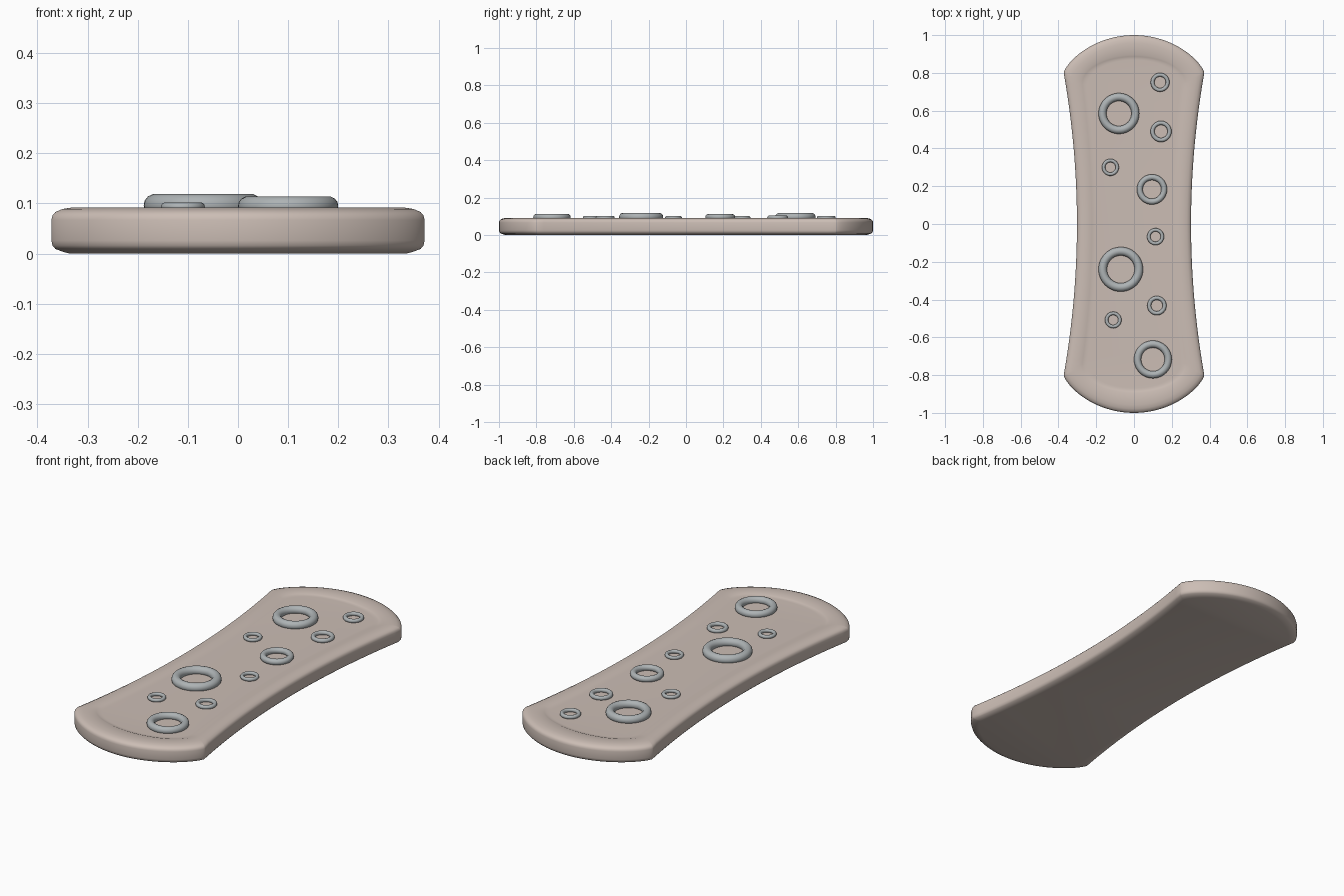
import bpy, bmesh, math

if "Cube" in bpy.data.objects:
    bpy.data.objects.remove(bpy.data.objects["Cube"])


def material(name, rgb):
    m = bpy.data.materials.new(name)
    m.diffuse_color = (*rgb, 1)
    m.use_nodes = True
    m.node_tree.nodes["Principled BSDF"].inputs["Base Color"].default_value = m.diffuse_color
    return m


def finish(obj, mat, angle):
    obj.data.materials.append(mat)
    bpy.ops.object.select_all(action='DESELECT')
    bpy.context.view_layer.objects.active = obj
    obj.select_set(True)
    bpy.ops.object.shade_smooth_by_angle(angle=math.radians(angle))


def outline(waist, corner_x, corner_y, end_y, power, n=20):
    """Closed waisted outline: concave sides and bowed ends."""
    quarter = []
    for i in range(n):
        t = i / n
        quarter.append((waist + (corner_x - waist) * t * t, corner_y * t))
    for i in range(n + 1):
        a = math.pi / 2 * i / n
        x = corner_x * max(0, math.cos(a))
        quarter.append((x, corner_y + (end_y - corner_y) * math.sin(a) ** power))
    half = quarter + [(-x, y) for x, y in reversed(quarter[:-1])]
    return half + [(x, -y) for x, y in reversed(half[1:-1])]


def body_loop(inset):
    return outline(0.302 - inset, 0.372 - inset, 0.80 - inset * 0.5, 1.0 - inset, 1.45)


def panel_loop(inset):
    return outline(0.235 - inset, 0.286 - inset, 0.745 - inset * 0.3, 0.895 - inset * 0.7, 1.0)


# Body: stacked outlines from the base over the rounded rim into the recess
sections = [(body_loop(i), z) for i, z in (
    (0.036, 0.0), (0.025, 0.003), (0.008, 0.009), (0.002, 0.016), (0, 0.026),
    (0, 0.067), (0.002, 0.076), (0.008, 0.083), (0.022, 0.089), (0.042, 0.092))]
sections += [(panel_loop(0), 0.092), (panel_loop(0.012), 0.0885),
             (panel_loop(0.026), 0.0865), (panel_loop(0.038), 0.086)]
bm = bmesh.new()
loops = [[bm.verts.new((x, y, z)) for x, y in pts] for pts, z in sections]
for a, b in zip(loops, loops[1:]):
    for i in range(len(a)):
        j = (i + 1) % len(a)
        bm.faces.new((a[i], a[j], b[j], b[i]))
bm.faces.new(list(reversed(loops[0])))
bm.faces.new(loops[-1])
bmesh.ops.recalc_face_normals(bm, faces=bm.faces)
mesh = bpy.data.meshes.new("curved_plate")
bm.to_mesh(mesh)
bm.free()
plate = bpy.data.objects.new("curved_plate", mesh)
bpy.context.collection.objects.link(plate)
finish(plate, material("warm_beige", (0.60, 0.51, 0.46)), 40)

# Raised rings on the panel: x, y, outer radius, inner radius, top height
ring_mat = material("ring_grey", (0.42, 0.45, 0.46))
rings = [
    (-0.08, 0.585, 0.108, 0.066, 0.118), (0.138, 0.75, 0.050, 0.030, 0.103),
    (0.143, 0.49, 0.056, 0.034, 0.104), (-0.125, 0.30, 0.045, 0.027, 0.102),
    (0.095, 0.183, 0.080, 0.049, 0.112), (0.114, -0.067, 0.045, 0.027, 0.102),
    (-0.07, -0.24, 0.118, 0.073, 0.119), (0.121, -0.432, 0.051, 0.030, 0.103),
    (-0.11, -0.508, 0.044, 0.026, 0.102), (0.10, -0.717, 0.100, 0.062, 0.114)]
for k, (x, y, outer, inner, top) in enumerate(rings):
    tube = (outer - inner) / 2
    bpy.ops.mesh.primitive_torus_add(
        major_radius=(outer + inner) / 2, minor_radius=tube,
        major_segments=48, minor_segments=14, location=(x, y, top - tube))
    ring = bpy.context.object
    ring.name = f"ring_{k + 1}"
    finish(ring, ring_mat, 60)
